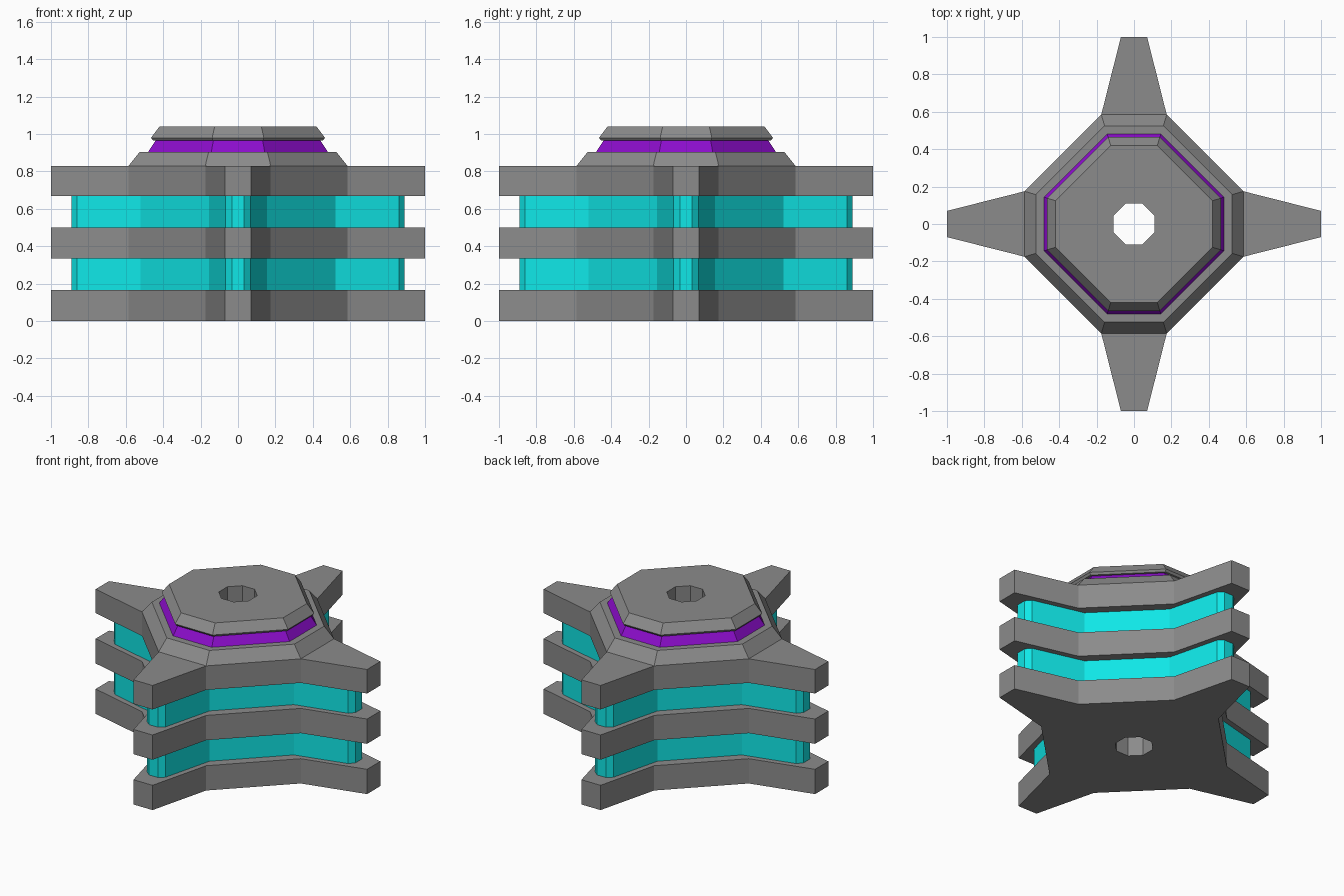
import bpy
import bmesh
from mathutils import Matrix, Vector

cube = bpy.data.objects.get("Cube")
if cube:
    bpy.data.objects.remove(cube, do_unlink=True)


def make_material(name, rgb):
    mat = bpy.data.materials.new(name)
    mat.use_nodes = True
    mat.diffuse_color = (*rgb, 1)
    mat.node_tree.nodes["Principled BSDF"].inputs["Base Color"].default_value = (*rgb, 1)
    return mat


grey = make_material("grey metal", (0.26, 0.26, 0.26))
cyan = make_material("cyan glow", (0.005, 0.80, 0.80))
purple = make_material("purple glow", (0.26, 0.004, 0.60))


def outline(half_arm):
    """Repeat one arm's (distance, half width) points around four sides."""
    arm = [(d, -w) for d, w in half_arm] + [(d, w) for d, w in reversed(half_arm)]
    return [Matrix.Rotation(quarter * 1.5707963, 2) @ Vector(p)
            for quarter in range(4) for p in arm]


def ring_solid(name, sections, hole, mat):
    """Loft (z, half arm) sections into a solid with a vertical octagonal hole."""
    bm = bmesh.new()

    def add_loop(half_arm, z):
        return [bm.verts.new((p.x, p.y, z)) for p in outline(half_arm)]

    def bridge(a, b):
        for i in range(len(a)):
            j = (i + 1) % len(a)
            bm.faces.new((a[i], a[j], b[j], b[i]))

    outer = [add_loop(arm, z) for z, arm in sections]
    inner = [add_loop(hole, sections[k][0]) for k in (0, -1)]
    for low, high in zip(outer, outer[1:]):
        bridge(low, high)
    bridge(*inner)
    # Flat end faces around the hole
    for rim, bore in ((outer[0], inner[0]), (outer[-1], inner[1])):
        edges = [bm.edges.get((loop[i - 1], loop[i]))
                 for loop in (rim, bore) for i in range(len(loop))]
        bmesh.ops.triangle_fill(bm, use_beauty=True, edges=edges, normal=(0, 0, 1))
    bmesh.ops.recalc_face_normals(bm, faces=bm.faces)
    mesh = bpy.data.meshes.new(name)
    bm.to_mesh(mesh)
    bm.free()
    mesh.materials.append(mat)
    obj = bpy.data.objects.new(name, mesh)
    bpy.context.collection.objects.link(obj)
    return obj


bore = [(0.11, 0.045)]
sleeve = [(0.17, 0.07)]
plate = [(0.585, 0.175), (1.0, 0.07)]
band = [(0.52, 0.155), (0.86, 0.068), (0.89, 0.033)]

# Four-armed plates
for name, low, high in (("bottom_plate", 0, 0.165),
                        ("middle_plate", 0.335, 0.5),
                        ("top_plate", 0.67, 0.83)):
    ring_solid(name, [(low, plate), (high, plate)], bore, grey)

# Glowing bands between the plates, lined with a grey sleeve
for name, low, high in (("lower", 0.165, 0.335), ("upper", 0.5, 0.67)):
    ring_solid(name + "_glow_band", [(low, band), (high, band)], sleeve, cyan)
    ring_solid(name + "_bore_sleeve", [(low, sleeve), (high, sleeve)], bore, grey)

# Stepped octagonal top
ring_solid("collar", [(0.83, [(0.585, 0.175)]), (0.905, [(0.525, 0.157)])], bore, grey)
ring_solid("purple_ring", [(0.905, [(0.48, 0.143)]), (0.966, [(0.44, 0.131)])],
           sleeve, purple)
ring_solid("ring_bore_sleeve", [(0.905, sleeve), (0.966, sleeve)], bore, grey)
ring_solid("cap", [(0.966, [(0.455, 0.135)]), (0.98, [(0.465, 0.138)]),
                   (1.04, [(0.42, 0.125)])], bore, grey)
